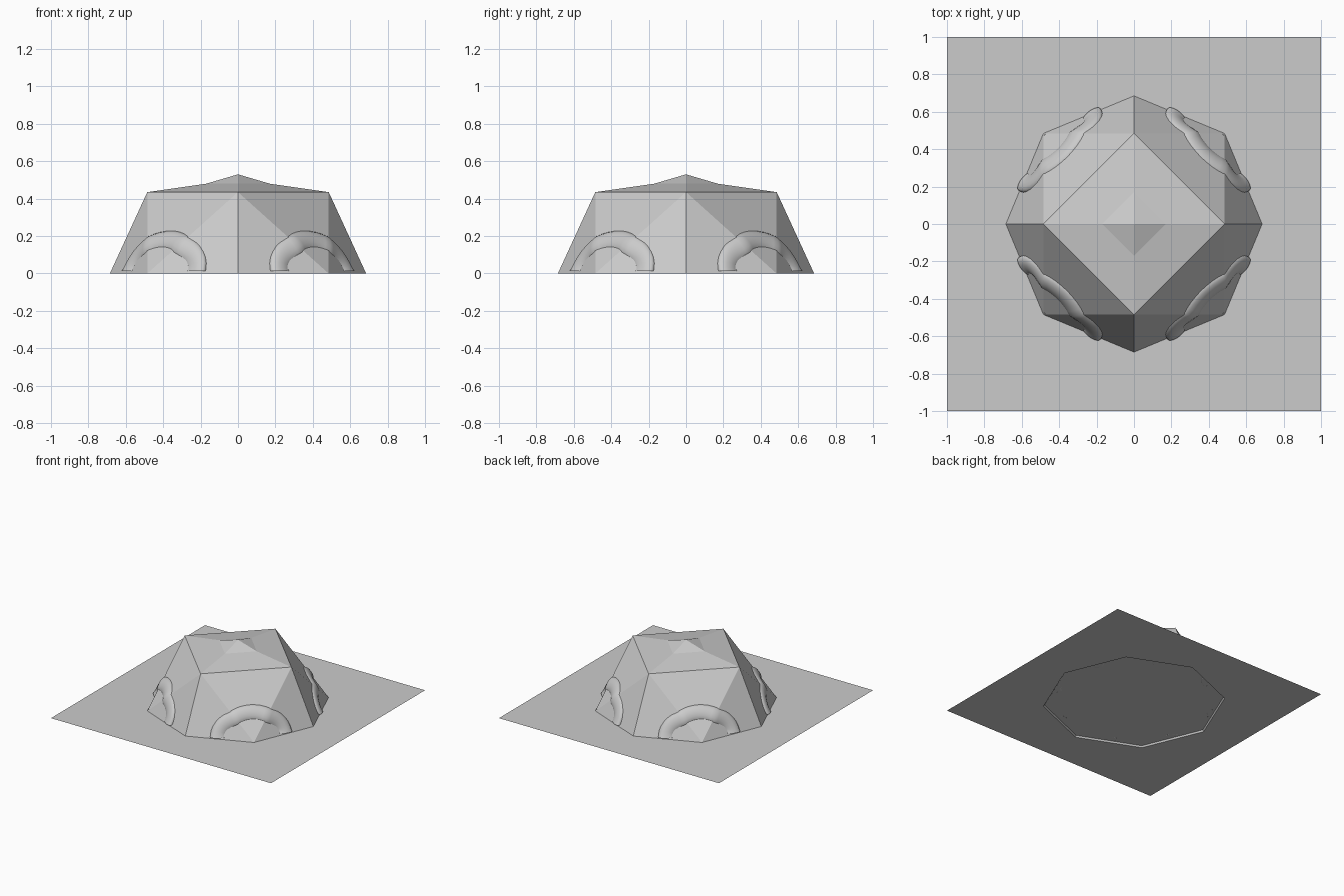
import bpy, bmesh, math
from mathutils import Vector, Matrix

cube = bpy.data.objects.get("Cube")
if cube:
    bpy.data.objects.remove(cube)

grey = bpy.data.materials.new("plain grey")
grey.use_nodes = True
colour = (0.6, 0.6, 0.6, 1)
grey.diffuse_color = colour
grey.node_tree.nodes["Principled BSDF"].inputs["Base Color"].default_value = colour

BASE, EAVE, EAVE_Z, FLOOR_Z = 0.685, 0.485, 0.435, 0.013


def finish(name, bm, smooth=False):
    bmesh.ops.recalc_face_normals(bm, faces=bm.faces)
    mesh = bpy.data.meshes.new(name)
    bm.to_mesh(mesh)
    bm.free()
    mesh.materials.append(grey)
    for p in mesh.polygons:
        p.use_smooth = smooth
    obj = bpy.data.objects.new(name, mesh)
    bpy.context.collection.objects.link(obj)
    return obj


def ring(bm, count, radius, z):
    return [bm.verts.new((radius * math.cos(i * math.tau / count),
                          radius * math.sin(i * math.tau / count), z))
            for i in range(count)]


# Ground sheet with an octagonal opening under the tent
bm = bmesh.new()
inner = ring(bm, 8, BASE, 0)
outer = []
for v in inner:
    outer.append(bm.verts.new(v.co / max(abs(v.co.x), abs(v.co.y))))
for i in range(8):
    j = (i + 1) % 8
    bm.faces.new((inner[i], outer[i], outer[j], inner[j]))
finish("ground_sheet", bm)

# Tent walls: octagonal base rising to a square eave
bm = bmesh.new()
base = ring(bm, 8, BASE, 0)
eave = ring(bm, 4, EAVE, EAVE_Z)
for i in range(4):
    a, b = eave[i], eave[(i + 1) % 4]
    corner = base[2 * i + 1]
    bm.faces.new((base[2 * i], corner, a))
    bm.faces.new((corner, b, a))
    bm.faces.new((corner, base[(2 * i + 2) % 8], b))

# Shallow roof with a steeper cap
cap = ring(bm, 4, 0.17, 0.48)
peak = bm.verts.new((0, 0, 0.53))
for i in range(4):
    j = (i + 1) % 4
    bm.faces.new((eave[i], eave[j], cap[j], cap[i]))
    bm.faces.new((cap[i], cap[j], peak))
finish("tent_shell", bm)

# Raised tent floor
bm = bmesh.new()
bm.faces.new(ring(bm, 8, BASE - 0.008, FLOOR_Z))
finish("tent_floor", bm)


def wall_point(t, z):
    """Point on a diagonal wall: d outward, t sideways, z up."""
    d = min(BASE - 0.789 * z, BASE - 0.417 * abs(t) - 0.46 * z)
    return Vector((d, t, z))


# Soft arched ribs lying on the four diagonal walls
STEPS, SIDES = 24, 16
out = Vector((1, 0, 0.65)).normalized()
path = [wall_point(0.245 * math.cos(math.pi * k / STEPS),
                   0.18 * math.sin(math.pi * k / STEPS)) for k in range(STEPS + 1)]
for q, name in enumerate(("back_left", "back_right", "front_right", "front_left")):
    turn = Matrix.Rotation(math.pi / 4 + q * math.pi / 2, 3, "Z")
    bm = bmesh.new()
    rings = []
    for k, p in enumerate(path):
        along = path[min(k + 1, STEPS)] - path[max(k - 1, 0)]
        side = out.cross(along).normalized()
        loop = []
        for s in range(SIDES):
            a = s * math.tau / SIDES
            co = p + out * (0.035 * math.cos(a) - 0.018) + side * 0.065 * math.sin(a)
            co.z = max(co.z, FLOOR_Z)
            loop.append(bm.verts.new(turn @ co))
        rings.append(loop)
    for r1, r2 in zip(rings, rings[1:]):
        for s in range(SIDES):
            n = (s + 1) % SIDES
            bm.faces.new((r1[s], r1[n], r2[n], r2[s]))
    finish(name + "_arch", bm, smooth=True)
